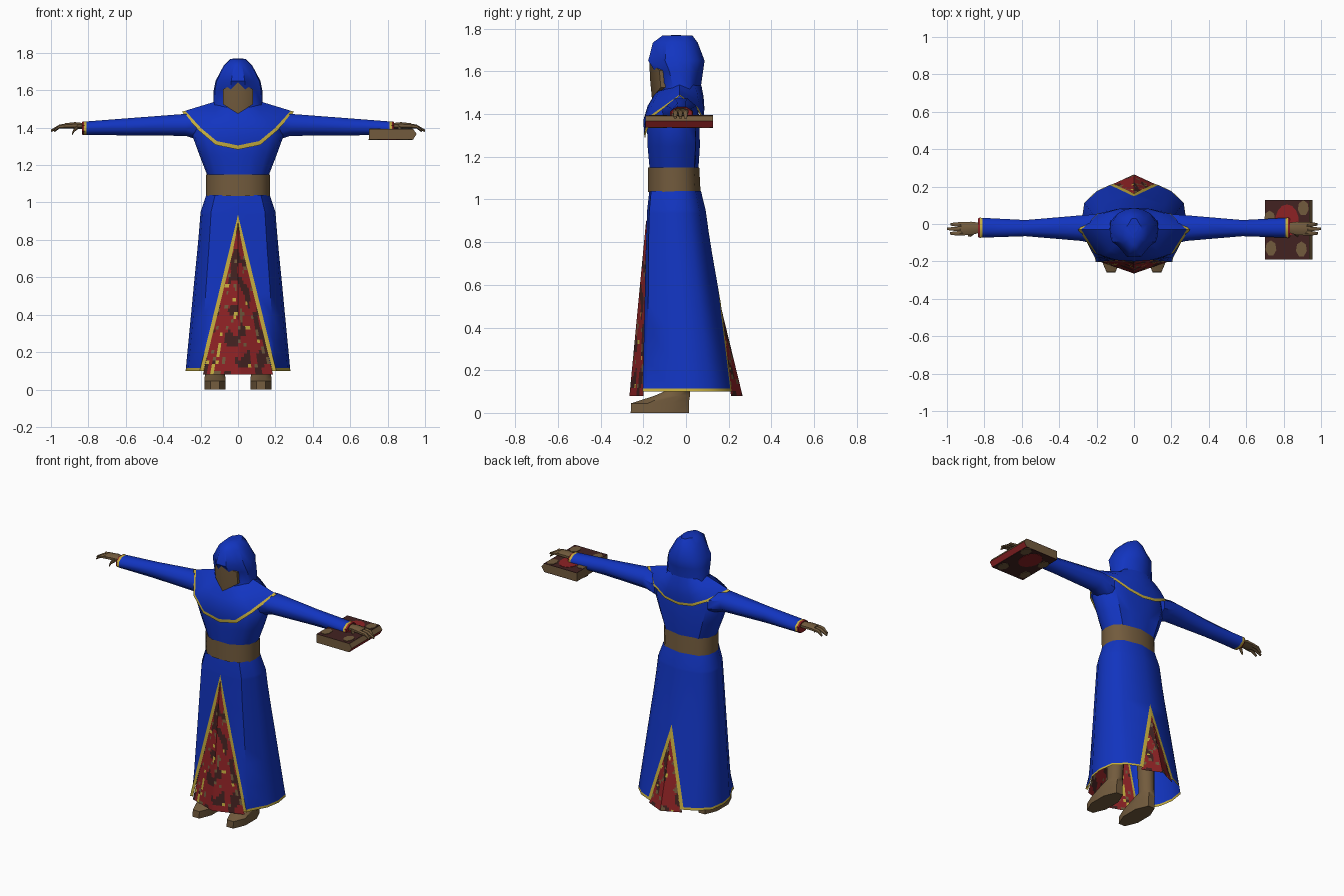
import bpy, bmesh, math
from mathutils import Vector, noise

if "Cube" in bpy.data.objects:
    bpy.data.objects.remove(bpy.data.objects["Cube"])


def material(name, rgb):
    m = bpy.data.materials.new(name)
    m.use_nodes = True
    m.diffuse_color = (*rgb, 1)
    m.node_tree.nodes["Principled BSDF"].inputs["Base Color"].default_value = (*rgb, 1)
    return m


BLUE = material("blue cloth", (0.006, 0.035, 0.53))
GOLD = material("gold trim", (0.56, 0.42, 0.05))
RED = material("red cloth", (0.27, 0.016, 0.018))
DARK = material("dark maroon", (0.055, 0.016, 0.015))
BROWN = material("brown leather", (0.17, 0.105, 0.047))


def finish(name, bm, mats, mirror=False, angle=40):
    mesh = bpy.data.meshes.new(name)
    bm.to_mesh(mesh)
    bm.free()
    for m in mats:
        mesh.materials.append(m)
    ob = bpy.data.objects.new(name, mesh)
    bpy.context.collection.objects.link(ob)
    if mirror:
        mod = ob.modifiers.new("Mirror", "MIRROR")
        mod.merge_threshold = 0.0005
    bpy.ops.object.select_all(action="DESELECT")
    ob.select_set(True)
    bpy.context.view_layer.objects.active = ob
    bpy.ops.object.shade_smooth_by_angle(angle=math.radians(angle))
    return ob


def sheet(name, rows, mats, rule=lambda r, c, p: 0, mirror=True, angle=40):
    """Skin a grid of points; rows run downwards, columns from front to back."""
    bm = bmesh.new()
    grid = [[bm.verts.new(p) for p in row] for row in rows]
    for r in range(len(rows) - 1):
        for c in range(len(rows[0]) - 1):
            f = bm.faces.new((grid[r][c], grid[r + 1][c], grid[r + 1][c + 1], grid[r][c + 1]))
            f.material_index = rule(r, c, f.calc_center_median())
    bmesh.ops.remove_doubles(bm, verts=bm.verts, dist=0.0002)
    return finish(name, bm, mats, mirror, angle)


def half_ring(z, hx, yf, yb, fi, bi, front=None, back=None):
    """Half a body outline; front and back give the slit edge and trim edge."""
    d = yb - yf
    f0, f1 = front or (0, 0.35 * hx)
    b0, b1 = back or (0, 0.35 * hx)
    cf, cb = max(0.72 * hx, f1 + 0.004), max(0.72 * hx, b1 + 0.004)
    pts = [(f0, yf), (f1, yf), (cf, yf + fi), (0.95 * hx, yf + 0.3 * d), (hx, yf + 0.5 * d),
           (0.95 * hx, yf + 0.72 * d), (cb, yb - bi), (b1, yb - 0.2 * b1), (b0, yb - 0.2 * b0)]
    return [(x, y, z) for x, y in pts]


def tube(name, rings, mats, rule=lambda p: 0, axis="x", mirror=True, n=8, angle=50):
    """Loft ellipses (position, centre a, radius a, centre b, radius b)."""
    bm = bmesh.new()
    loops = []
    for t, ca, ra, cb, rb in rings:
        loop = []
        for i in range(n):
            w = math.tau * (i + 0.5) / n
            a, b = ca + 1.06 * ra * math.cos(w), cb + 1.06 * rb * math.sin(w)
            loop.append(bm.verts.new((t, a, b) if axis == "x" else (a, b, t)))
        loops.append(loop)
    for lo, hi in zip(loops, loops[1:]):
        for i in range(n):
            j = (i + 1) % n
            bm.faces.new((lo[i], lo[j], hi[j], hi[i]))
    bm.faces.new(loops[0])
    bm.faces.new(loops[-1])
    bmesh.ops.recalc_face_normals(bm, faces=bm.faces)
    for f in bm.faces:
        f.material_index = rule(f.calc_center_median())
    return finish(name, bm, mats, mirror, angle)


# Skirt with a tall front slit and a short back slit, edged in gold
PROFILE = [(1.04, .17, -.172, .07, .025), (.95, .2, -.182, .092, .03), (.8, .212, -.188, .113, .035),
           (.6, .232, -.192, .148, .045), (.1, .28, -.203, .235, .06)]
F_TOP, F_SLOPE, B_TOP, B_SLOPE, DROP = .935, .245, .6, .26, .085


def profile(z):
    for a, b in zip(PROFILE, PROFILE[1:]):
        if z >= b[0] or b is PROFILE[-1]:
            t = (a[0] - z) / (a[0] - b[0])
            return [p + (q - p) * t for p, q in zip(a, b)][1:]


def slit(z, top, slope):
    return max(0, slope * (top - DROP - z)), max(0, slope * (top - z))


rows = []
for z in (1.04, .95, F_TOP, F_TOP - DROP, .75, B_TOP, B_TOP - DROP, .4, .25, .115, .1):
    hx, yf, yb, bi = profile(z)
    rows.append(half_ring(z, hx, yf, yb, bi * .35, bi, slit(z, F_TOP, F_SLOPE), slit(z, B_TOP, B_SLOPE)))
sheet("skirt", rows, [BLUE, GOLD], lambda r, c, p: int(
    r == len(rows) - 2 or (c == 0 and p.z < F_TOP) or (c == 7 and p.z < B_TOP)))


# Patterned cloth panels behind the slits
def blotch(r, c, p):
    v = noise.noise(Vector((p.x * 22, p.y * 4, p.z * 9)))
    s = noise.noise(Vector((p.x * 34 + 9, p.y, p.z * 26)))
    return 2 if s > .42 else 3 if s < -.5 else 1 if v > .16 else 0


def panel(name, top, slope, centre, side):
    lines = []
    for i in range(45):
        t = i / 44
        z = top + (.08 - top) * t
        half = slope * (top - z) * .97
        _, yf, yb, _ = profile(z)
        edge = yf + .004 if side < 0 else yb - .2 * half - .004
        mid = centre[0] + (centre[1] - centre[0]) * t
        lines.append([(side * -k / 10 * half, mid + (edge - mid) * abs(k) / 10, z) for k in range(-10, 11)])
    sheet(name, lines, [RED, DARK, BROWN, GOLD], blotch, mirror=False)


panel("front_panel", .9, .235, (-.187, -.265), -1)
panel("back_panel", .57, .25, (.146, .265), 1)

# Belt, torso and hood
sheet("belt", [half_ring(z, .17, -.178, .068 - o, .03, .025)
               for z, o in ((1.15, .006), (1.095, .003), (1.035, 0))], [BROWN])
sheet("torso", [half_ring(z, hx, yf, yb, .03, .02) for z, hx, yf, yb in
                ((1.46, .22, -.15, .055), (1.36, .245, -.183, .063), (1.25, .205, -.18, .065),
                 (1.14, .162, -.17, .058))], [BLUE])
sheet("hood", [half_ring(z, hx, yf, yb, fi, .03, (0, .3 * hx)) for z, hx, yf, yb, fi in
               ((1.77, .002, -.05, -.048, 0), (1.768, .04, -.11, .03, .03), (1.735, .075, -.155, .055, .045),
                (1.65, .12, -.177, .087, .06), (1.6, .13, -.145, .08, .05), (1.53, .13, -.118, .07, .03),
                (1.47, .145, -.135, .07, .03))], [BLUE])

# Shadowed face with a central ridge, and its rim
face_edge = [(0, -.172, 1.645), (.08, -.125, 1.605), (.08, -.118, 1.525), (0, -.16, 1.475)]
sheet("face", [[(0, -.168, 1.56)] * 4, face_edge[::-1], [(x, -.07, z) for x, y, z in face_edge[::-1]]],
      [BROWN], angle=20)

# Shoulder cape with gold edge
cape_edge = [(0, -.192, 1.283), (.12, -.188, 1.308), (.21, -.157, 1.385), (.3, -.03, 1.485),
             (.2, .054, 1.42), (.1, .077, 1.37), (0, .08, 1.355)]
cape_neck = [(0, -.14, 1.505), (.05, -.13, 1.507), (.09, -.1, 1.515), (.12, -.03, 1.54),
             (.1, .04, 1.535), (.05, .065, 1.535), (0, .072, 1.535)]
cape = []
for t in (0, .3, .6, .9, 1):
    line = []
    for e, n in zip(cape_edge, cape_neck):
        p = Vector(n).lerp(Vector(e), t)
        p.y += math.sin(math.pi * t) * (-.03 if e[1] < -.1 else .01 if e[1] > 0 else 0)
        line.append(p)
    cape.append(line)
sheet("shoulder_cape", cape, [BLUE, GOLD], lambda r, c, p: int(r == 3))

# Sleeves with gold and red cuffs
tube("sleeves", [(.19, -.03, .085, 1.395, .07), (.28, -.022, .07, 1.415, .06), (.58, -.022, .044, 1.405, .047),
                 (.81, -.02, .054, 1.397, .037), (.824, -.02, .055, 1.397, .038), (.834, -.02, .05, 1.397, .034)],
     [BLUE, GOLD, RED], lambda p: 2 if p.x > .825 else 1 if p.x > .811 else 0)

# Hands: palm, drooping fingers and thumb
tube("palms", [(.82, -.02, .026, 1.408, .016), (.87, -.023, .036, 1.412, .018), (.925, -.026, .036, 1.41, .014)],
     [BROWN])
for i, y in enumerate((-.05, -.026, -.002)):
    tip = (.985, 1, .98)[i]
    tube(f"fingers_{i + 1}", [(.915, y, .013, 1.41, .012), (.955, y, .012, 1.406, .01),
                              (tip, y, .007, 1.383, .006)], [BROWN], n=6)
tube("thumbs", [(.855, -.045, .012, 1.405, .012), (.875, -.058, .012, 1.39, .012),
                (.888, -.06, .006, 1.364, .006)], [BROWN], n=6)

# Boots and lower legs
tube("boots", [(0, .123, .058, -.122, .14), (.045, .123, .058, -.122, .138), (.08, .123, .055, -.065, .085),
               (.11, .122, .045, -.03, .05), (.3, .115, .05, -.03, .055), (.5, .1, .06, -.03, .065)],
     [BROWN], axis="z")

# Book: page block with a pointed spine, red on its lower half
bm = bmesh.new()
outline = [(.7, 1.338), (.937, 1.338), (.955, 1.367), (.937, 1.392), (.7, 1.392)]
ends = [[bm.verts.new((x, y, z)) for x, z in outline] for y in (-.19, .127)]
for i in range(5):
    j = (i + 1) % 5
    bm.faces.new((ends[0][i], ends[0][j], ends[1][j], ends[1][i])).material_index = int(i == 1)
bm.faces.new(ends[0])
bm.faces.new(ends[1])
bmesh.ops.recalc_face_normals(bm, faces=bm.faces)
finish("book", bm, [BROWN, RED], angle=10)


def plate(name, mat, x, y, z, rx, ry, n, turn=0.0):
    bm = bmesh.new()
    bmesh.ops.create_cone(bm, cap_ends=True, segments=n, radius1=1, radius2=1, depth=.003)
    for v in bm.verts:
        w = math.atan2(v.co.y, v.co.x) + turn
        v.co = (x + rx * math.cos(w), y + ry * math.sin(w), z + v.co.z)
    finish(name, bm, [mat], angle=20)


for side, z, out in (("top", 1.392, .002), ("bottom", 1.338, -.002)):
    plate(f"book_{side}_cover", DARK, .818, -.031, z, .166, .224, 4, math.pi / 4)
    plate(f"book_{side}_emblem", RED, .818, .02, z + out, .062, .085, 14)
    for i, (x, y) in enumerate(((.732, -.13), (.895, -.135), (.905, .085), (.725, .03))):
        plate(f"book_{side}_patch_{i + 1}", BROWN, x, y, z + out * 1.4, .03, .042, 7)
